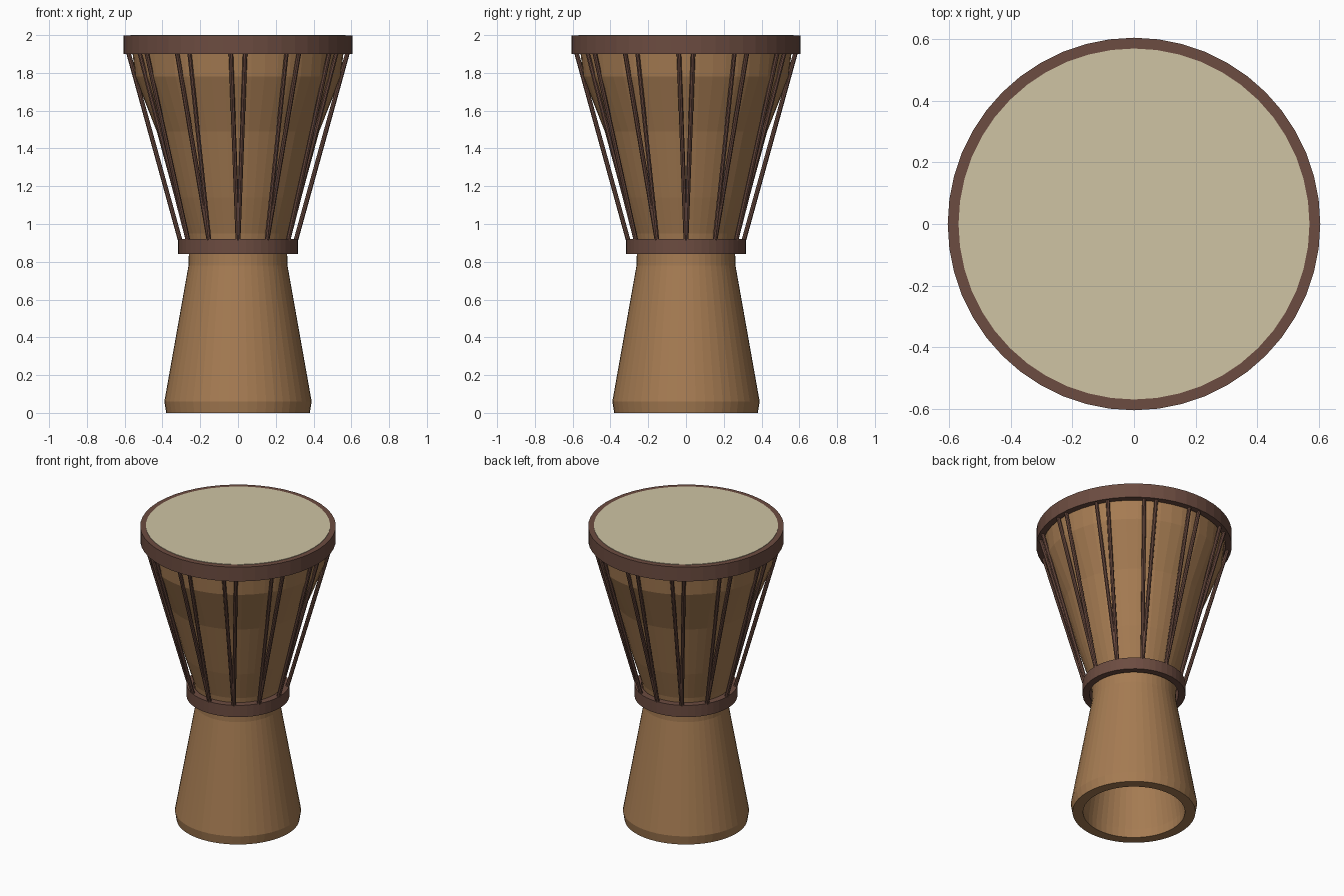
import bpy, bmesh, math
from mathutils import Vector

if "Cube" in bpy.data.objects:
    bpy.data.objects.remove(bpy.data.objects["Cube"])

SEG = 48


def material(name, rgb):
    m = bpy.data.materials.new(name)
    m.diffuse_color = (*rgb, 1)
    m.use_nodes = True
    m.node_tree.nodes["Principled BSDF"].inputs["Base Color"].default_value = m.diffuse_color
    return m


wood = material("wood", (0.38, 0.20, 0.085))
hide = material("hide", (0.62, 0.55, 0.37))
dark = material("dark_binding", (0.15, 0.072, 0.052))


def finish(bm, name, mat):
    bmesh.ops.recalc_face_normals(bm, faces=bm.faces)
    me = bpy.data.meshes.new(name)
    bm.to_mesh(me)
    bm.free()
    me.materials.append(mat)
    ob = bpy.data.objects.new(name, me)
    bpy.context.collection.objects.link(ob)
    return ob


def lathe(name, profile, mat):
    """Revolve a closed (radius, z) profile around the z axis."""
    bm = bmesh.new()
    rings = [[bm.verts.new((r * math.cos(2 * math.pi * i / SEG),
                            r * math.sin(2 * math.pi * i / SEG), z))
              for i in range(SEG)] for r, z in profile]
    for a, b in zip(rings, rings[1:] + rings[:1]):
        for i in range(SEG):
            j = (i + 1) % SEG
            bm.faces.new((a[i], a[j], b[j], b[i]))
    return finish(bm, name, mat)


# Hollow goblet shell: outside going up, inside coming down
lathe("drum_shell", [
    (0.38, 0), (0.39, 0.06), (0.262, 0.78), (0.26, 0.86), (0.275, 0.95),
    (0.335, 1.14), (0.43, 1.49), (0.545, 1.78), (0.565, 1.97),
    (0.51, 1.97), (0.49, 1.78), (0.375, 1.49), (0.28, 1.14),
    (0.21, 0.95), (0.20, 0.86), (0.20, 0.78), (0.315, 0.06), (0.315, 0)], wood)

# Top rim and waist ring
lathe("top_rim", [(0.605, 1.90), (0.605, 1.997), (0.565, 1.997), (0.565, 1.90)], dark)
lathe("waist_ring", [(0.318, 0.84), (0.318, 0.92), (0.275, 0.92), (0.275, 0.84)], dark)

# Drum skin
bm = bmesh.new()
bmesh.ops.create_cone(bm, cap_ends=True, segments=SEG, radius1=0.57, radius2=0.57, depth=0.03)
bmesh.ops.translate(bm, verts=bm.verts, vec=(0, 0, 1.985))
finish(bm, "drum_skin", hide)

# Tension ropes: twelve V pairs from the waist ring to the rim
bm = bmesh.new()
for k in range(12):
    a = k * math.pi / 6
    for side in (-1, 1):
        t = a + side * math.radians(3.8)
        lo = Vector((0.297 * math.cos(a), 0.297 * math.sin(a), 0.88))
        hi = Vector((0.592 * math.cos(t), 0.592 * math.sin(t), 1.945))
        d = hi - lo
        new = bmesh.ops.create_cone(bm, cap_ends=True, segments=8,
                                    radius1=0.012, radius2=0.012, depth=d.length)["verts"]
        bmesh.ops.rotate(bm, verts=new, matrix=d.to_track_quat('Z', 'Y').to_matrix())
        bmesh.ops.translate(bm, verts=new, vec=(lo + hi) / 2)
finish(bm, "tension_ropes", dark)
